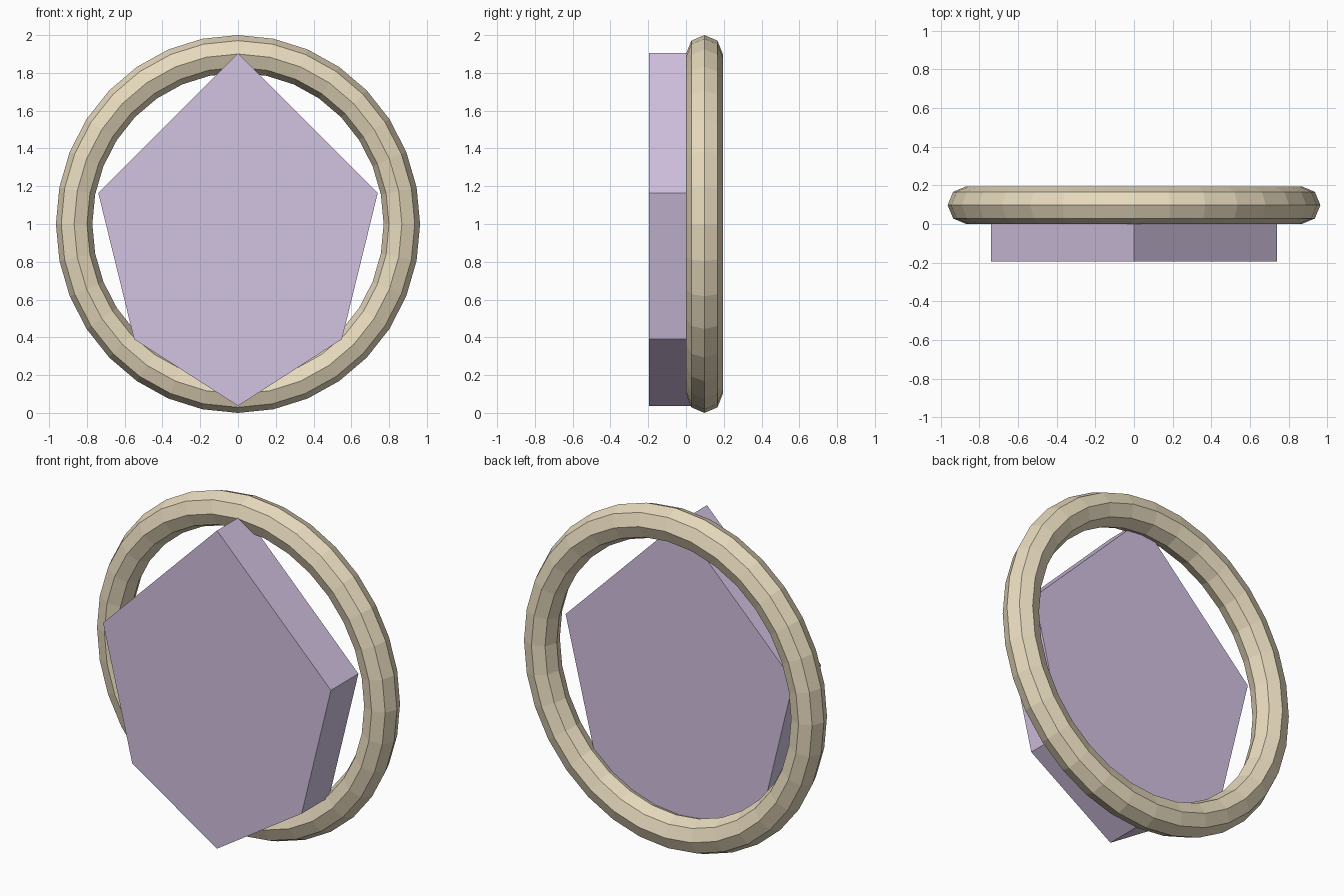
import bpy, bmesh
from math import radians

if "Cube" in bpy.data.objects:
    bpy.data.objects.remove(bpy.data.objects["Cube"])


def paint(obj, name, color):
    mat = bpy.data.materials.new(name)
    mat.diffuse_color = (*color, 1)
    mat.use_nodes = True
    mat.node_tree.nodes["Principled BSDF"].inputs["Base Color"].default_value = mat.diffuse_color
    obj.data.materials.append(mat)


# Ring: 32 x 8 faceted torus, standing upright and slightly narrowed
bpy.ops.mesh.primitive_torus_add(major_segments=32, minor_segments=8,
                                 major_radius=0.9, minor_radius=0.1,
                                 location=(0, 0.0975, 1.0),
                                 rotation=(radians(90), 0, 0))
ring = bpy.context.object
ring.name = "ring"
ring.scale = (0.964, 1.0, 0.975)
bpy.ops.object.shade_flat()
paint(ring, "tan", (0.80, 0.70, 0.51))

# Gem plate: six-sided outline extruded back into the ring
half = [(0.74, 1.165), (0.55, 0.39)]
outline = [(0, 1.905)] + [(-x, z) for x, z in half] + [(0, 0.037)] + half[::-1]
front_y, back_y = -0.195, 0.06

bm = bmesh.new()
face = bm.faces.new([bm.verts.new((x, front_y, z)) for x, z in outline])
solid = bmesh.ops.extrude_face_region(bm, geom=[face], use_keep_orig=True)
moved = [g for g in solid["geom"] if isinstance(g, bmesh.types.BMVert)]
bmesh.ops.translate(bm, verts=moved, vec=(0, back_y - front_y, 0))
bmesh.ops.recalc_face_normals(bm, faces=bm.faces)
mesh = bpy.data.meshes.new("gem_plate")
bm.to_mesh(mesh)
bm.free()
gem = bpy.data.objects.new("gem_plate", mesh)
bpy.context.collection.objects.link(gem)
paint(gem, "purple", (0.65, 0.54, 0.75))
